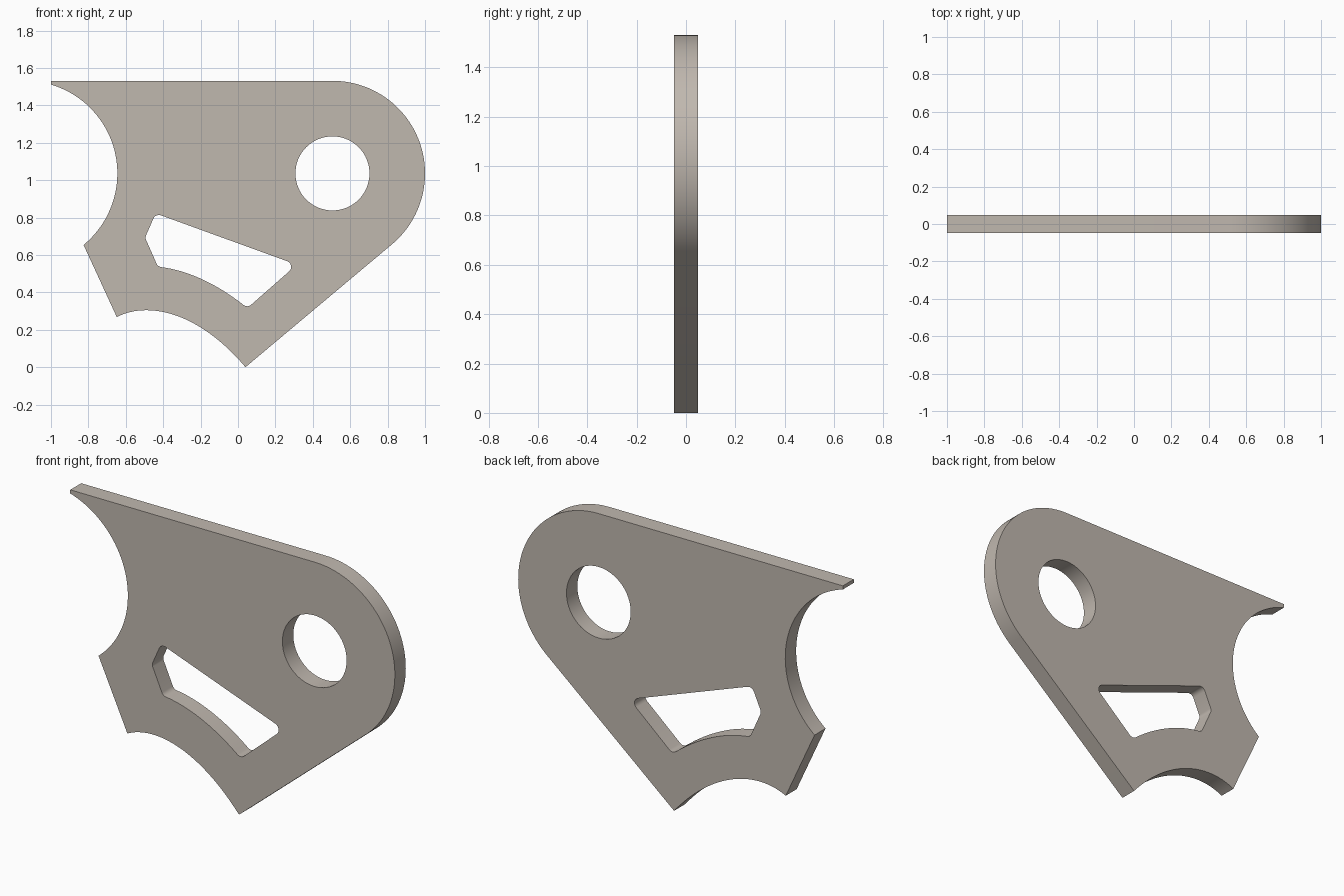
import bpy, bmesh
from math import sin, cos, tan, pi, atan2, acos, hypot
from mathutils import Vector

if "Cube" in bpy.data.objects:
    bpy.data.objects.remove(bpy.data.objects["Cube"])

THICK = 0.096
R, CZ = 0.495, 1.036          # lug radius and height of both round features
LUG, BITE = (0.505, CZ), (-1.14, CZ)
TIP = (0.04, 0.0)


def arc(c, r, a0, a1, n):
    return [(c[0] + r * cos(a0 + (a1 - a0) * i / n),
             c[1] + r * sin(a0 + (a1 - a0) * i / n)) for i in range(n + 1)]


def bezier(a, b, c, d, n):
    a, b, c, d = map(Vector, (a, b, c, d))
    pts = []
    for i in range(n + 1):
        t = i / n
        s = 1 - t
        pts.append(tuple(s**3 * a + 3*s*s*t * b + 3*s*t*t * c + t**3 * d))
    return pts


def rounded(pts, r, n=6):
    # round only the sharp corners, leave sampled curve points alone
    out = []
    for i, p in enumerate(pts):
        p = Vector(p)
        u = (Vector(pts[i - 1]) - p).normalized()
        v = (Vector(pts[(i + 1) % len(pts)]) - p).normalized()
        ang = u.angle(v)
        if ang > pi * 0.88:
            out.append(tuple(p))
            continue
        c = p + (u + v).normalized() * r / sin(ang / 2)
        s = p + u * r / tan(ang / 2) - c
        e = p + v * r / tan(ang / 2) - c
        a0 = atan2(s.y, s.x)
        da = (atan2(e.y, e.x) - a0 + pi) % (2 * pi) - pi
        out += arc(c, r, a0, a0 + da, n)
    return out


# Outer outline: bottom tip, tangent edge, lug, top edge, round bite, lower arch
dx, dz = TIP[0] - LUG[0], TIP[1] - LUG[1]
tangent = atan2(dz, dx) + acos(R / hypot(dx, dz))
outline = [TIP] + arc(LUG, R, tangent, pi / 2, 48)
outline += [(-1.0, CZ + R)]
outline += arc(BITE, R, atan2(0.475, 0.14), atan2(-0.381, 0.313), 40)
outline += bezier((-0.648, 0.268), (-0.48, 0.355), (-0.21, 0.295), TIP, 30)[:-1]

# Bolt hole and rounded slot
hole = arc(LUG, 0.198, 0, 2 * pi, 64)[:-1]
slot = [(0.314, 0.548), (-0.440, 0.822), (-0.497, 0.693)]
slot += bezier((-0.428, 0.537), (-0.27, 0.522), (-0.10, 0.44), (0.05, 0.316), 12)
slot = rounded(slot, 0.032)

# Filled, extruded profile turned into a mesh plate
curve = bpy.data.curves.new("bracket_profile", 'CURVE')
curve.dimensions = '2D'
curve.fill_mode = 'BOTH'
curve.extrude = THICK / 2
for loop in (outline, hole, slot):
    sp = curve.splines.new('POLY')
    sp.points.add(len(loop) - 1)
    for pt, (x, z) in zip(sp.points, loop):
        pt.co = (x, z, 0, 1)
    sp.use_cyclic_u = True
plate = bpy.data.objects.new("bracket_plate", curve)
plate.rotation_euler.x = pi / 2
bpy.context.collection.objects.link(plate)
bpy.context.view_layer.objects.active = plate
plate.select_set(True)
bpy.ops.object.convert(target='MESH')
bpy.ops.object.transform_apply(location=False, rotation=True, scale=False)

# Weld caps to walls and shade
bm = bmesh.new()
bm.from_mesh(plate.data)
bmesh.ops.remove_doubles(bm, verts=bm.verts, dist=1e-4)
bmesh.ops.recalc_face_normals(bm, faces=bm.faces)
bm.to_mesh(plate.data)
bm.free()
bpy.ops.object.shade_smooth_by_angle()

# Warm grey metal
metal = bpy.data.materials.new("warm_metal")
metal.diffuse_color = (0.53, 0.48, 0.43, 1)
metal.use_nodes = True
metal.node_tree.nodes["Principled BSDF"].inputs["Base Color"].default_value = metal.diffuse_color
plate.data.materials.clear()
plate.data.materials.append(metal)
